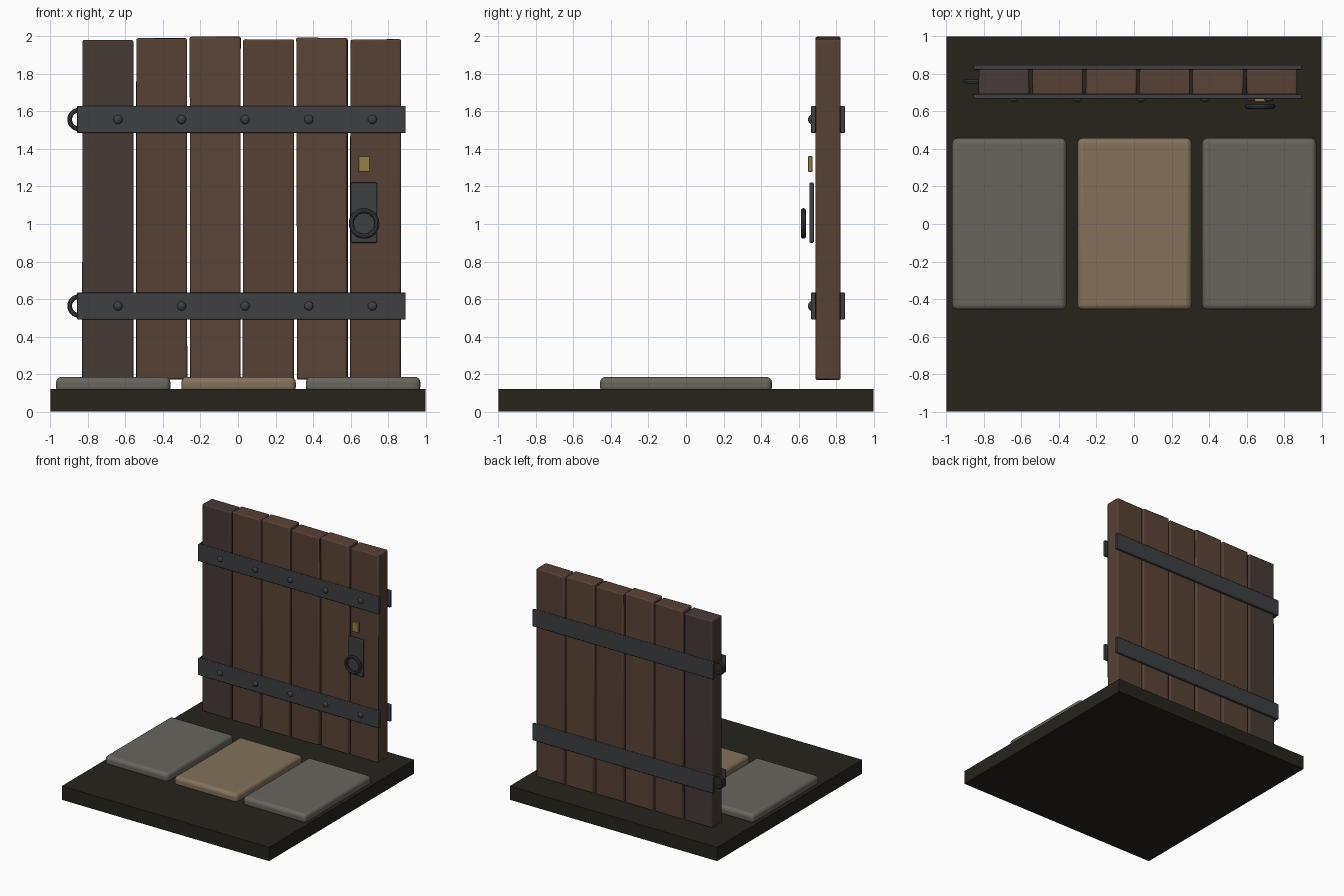
import bpy, math, random

if "Cube" in bpy.data.objects:
    bpy.data.objects.remove(bpy.data.objects["Cube"])

random.seed(4)


def mat(name, rgb):
    m = bpy.data.materials.new(name)
    m.diffuse_color = (*rgb, 1)
    m.use_nodes = True
    m.node_tree.nodes["Principled BSDF"].inputs["Base Color"].default_value = m.diffuse_color
    return m


IRON = mat("iron", (0.048, 0.05, 0.054))
BRASS = mat("brass", (0.30, 0.21, 0.06))
EARTH = mat("earth", (0.02, 0.017, 0.012))
GREY_STONE = mat("grey_stone", (0.14, 0.13, 0.11))
TAN_STONE = mat("tan_stone", (0.23, 0.165, 0.105))
OLD_WOOD = mat("old_wood", (0.062, 0.043, 0.037))
WOODS = [mat("wood_%d" % i, c) for i, c in enumerate(
    [(0.105, 0.057, 0.039), (0.095, 0.052, 0.036)])]


def finish(ob, name, material):
    ob.name = name
    ob.data.materials.append(material)
    bpy.ops.object.shade_smooth_by_angle(angle=math.radians(35))
    return ob


def box(name, x, y, z, material, bevel=0.0, segments=2):
    """Box from (min, max) ranges with optional rounded edges."""
    bpy.ops.mesh.primitive_cube_add(
        size=1, location=[(a + b) / 2 for a, b in (x, y, z)])
    ob = bpy.context.object
    ob.scale = [b - a for a, b in (x, y, z)]
    bpy.ops.object.transform_apply(location=False, rotation=False, scale=True)
    finish(ob, name, material)
    if bevel:
        m = ob.modifiers.new("bevel", 'BEVEL')
        m.width, m.segments = bevel, segments
    return ob


def ring(name, loc, major, minor):
    bpy.ops.mesh.primitive_torus_add(
        location=loc, rotation=(math.pi / 2, 0, 0), major_radius=major,
        minor_radius=minor, major_segments=32, minor_segments=10)
    return finish(bpy.context.object, name, IRON)


# ground slab
box("ground_slab", (-1, 1), (-1, 1), (0, 0.12), EARTH)

# paving stones
for i, cx in enumerate((-0.665, 0.003, 0.667)):
    box("paving_stone_%d" % (i + 1), (cx - 0.305, cx + 0.305), (-0.458, 0.458),
        (0.10, 0.185), TAN_STONE if i == 1 else GREY_STONE, 0.03, 4)

# door planks with slightly uneven tops and hand-cut edges
tops = (1.982, 1.992, 2.0, 1.986, 1.995, 1.986)
for i, top in enumerate(tops):
    x0 = -0.829 + i * 0.2855
    ob = box("door_plank_%d" % (i + 1), (x0, x0 + 0.271), (0.69, 0.824),
             (0.173, top), WOODS[i % 2] if i else OLD_WOOD, 0.009, 2)
    for v in ob.data.vertices:
        v.co.x += random.uniform(-0.003, 0.003)
        v.co.z -= random.uniform(0, 0.005)

# iron straps on both faces, rivets and hinge rings
for level, z in (("lower", 0.563), ("upper", 1.557)):
    for side, y in (("front", (0.667, 0.692)), ("back", (0.822, 0.847))):
        box("%s_%s_strap" % (level, side), (-0.857, 0.893), y,
            (z - 0.073, z + 0.073), IRON, 0.005, 2)
    for k in range(5):
        bpy.ops.mesh.primitive_uv_sphere_add(
            segments=16, ring_count=10, radius=0.024,
            location=(-0.64 + k * 0.339, 0.667, z))
        rivet = bpy.context.object
        rivet.scale.y = 0.7
        finish(rivet, "%s_rivet_%d" % (level, k + 1), IRON)
    ring("%s_hinge_ring" % level, (-0.847, 0.76, z), 0.05, 0.0125)

# latch plate, pull ring and brass keyhole plate
box("latch_plate", (0.601, 0.742), (0.657, 0.682), (0.90, 1.22), IRON, 0.006, 2)
ring("pull_ring", (0.672, 0.626, 1.003), 0.068, 0.0135)
box("keyhole_plate", (0.643, 0.702), (0.651, 0.673), (1.278, 1.362), BRASS, 0.002, 1)
